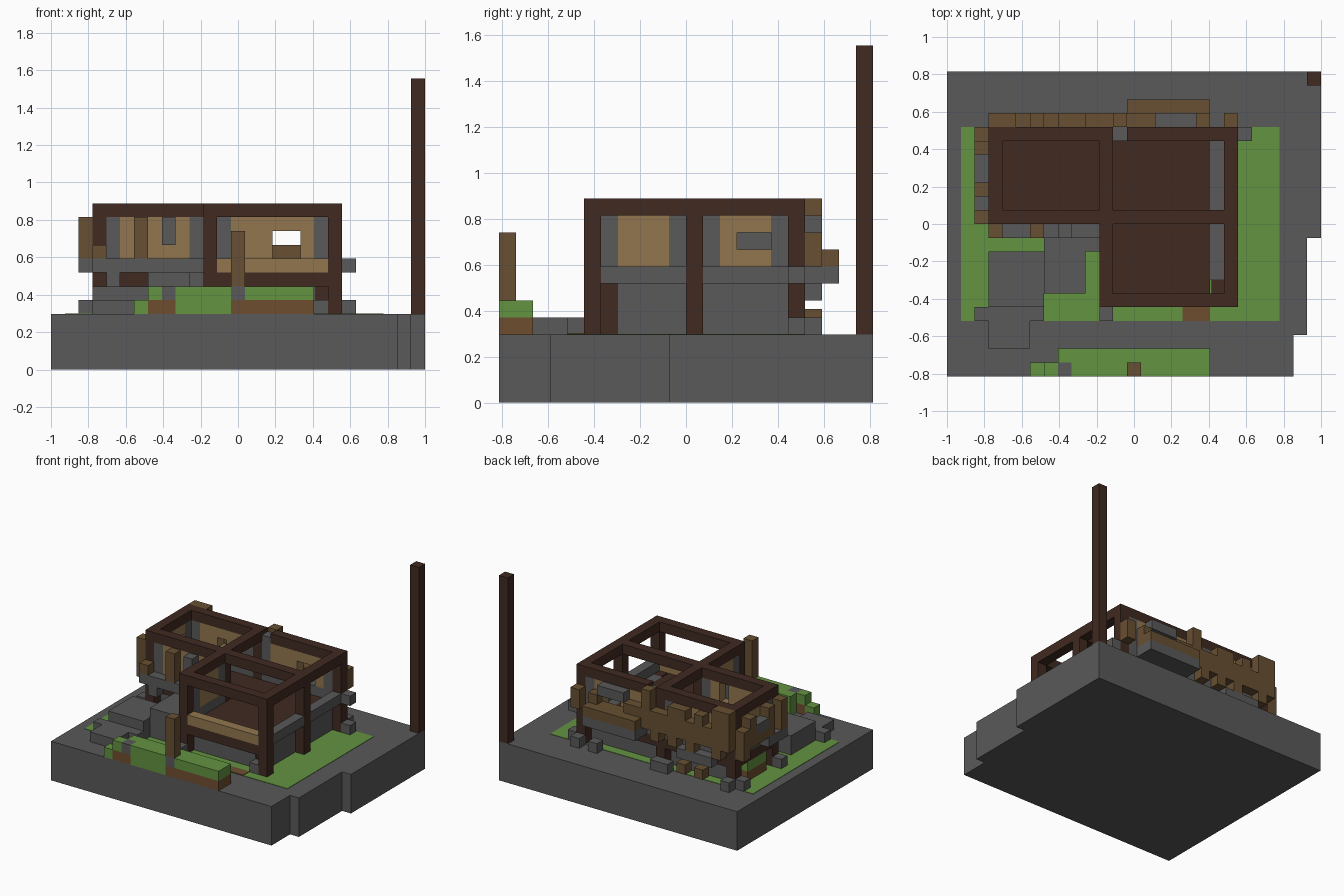
import bpy
import bmesh

if "Cube" in bpy.data.objects:
    bpy.data.objects.remove(bpy.data.objects["Cube"])

U = 2 / 27  # block size


def material(name, rgb):
    m = bpy.data.materials.new(name)
    m.use_nodes = True
    col = (*rgb, 1)
    m.diffuse_color = col
    b = m.node_tree.nodes["Principled BSDF"]
    b.inputs["Base Color"].default_value = col
    b.inputs["Roughness"].default_value = 0.9
    return m


STONE = material("stone grey", (0.1, 0.1, 0.1))
DARK = material("dark timber", (0.051, 0.023, 0.015))
WOOD = material("weathered wood", (0.138, 0.08, 0.032))
TAN = material("light planks", (0.287, 0.181, 0.076))
GREEN = material("grass green", (0.125, 0.292, 0.053))
DIRT = material("soil brown", (0.156, 0.076, 0.03))


def blocks(name, mat, *boxes):
    """One object from boxes (x0, x1, y0, y1, z0, z1) in block units."""
    bm = bmesh.new()
    for x0, x1, y0, y1, z0, z1 in boxes:
        v = [bm.verts.new((x * U - 1, (y - 11) * U, z * U))
             for z in (z0, z1) for x, y in ((x0, y0), (x1, y0), (x1, y1), (x0, y1))]
        bm.faces.new(v[3::-1])
        bm.faces.new(v[4:])
        for a in range(4):
            b = (a + 1) % 4
            bm.faces.new((v[a], v[b], v[b + 4], v[a + 4]))
    me = bpy.data.meshes.new(name)
    bm.to_mesh(me)
    bm.free()
    me.materials.append(mat)
    ob = bpy.data.objects.new(name, me)
    bpy.context.collection.objects.link(ob)
    return ob


def cell(x, y, z, h=1):
    return (x, x + 1, y, y + 1, z, z + h)


def wall(name, axis, line, a, b, hole=None):
    """Plank wall with stone ends and a stone sill; hole is (start, end, z0, z1)."""
    def box(s, e, z0, z1):
        if axis == "x":
            return (s, e, line, line + 1, z0, z1)
        return (line, line + 1, s, e, z0, z1)
    if hole:
        s, e, z0, z1 = hole
        parts = [box(a + 1, s, 8, 11), box(e, b - 1, 8, 11)]
        if z0 > 8:
            parts.append(box(s, e, 8, z0))
        if z1 < 11:
            parts.append(box(s, e, z1, 11))
    else:
        parts = [box(a + 1, b - 1, 8, 11)]
    blocks(name + "_planks", TAN, *parts)
    blocks(name + "_stone", STONE, box(a, a + 1, 8, 11), box(b - 1, b, 8, 11),
           box(a, b, 7, 8))


# Ground slab with stepped right edge, and lawn
blocks("ground_slab", STONE, (0, 25, 0, 3, 0, 4), (0, 26, 3, 10, 0, 4),
       (0, 27, 10, 22, 0, 4))
blocks("lawn", GREEN, (1, 24, 4, 18, 3.95, 4.04))
blocks("soil_patch", DIRT, (17, 19, 4, 5, 3.95, 4.08))
blocks("tall_pole", DARK, cell(26, 21, 4, 17))

# Timber frame
posts = [(3, 11), (3, 17), (11, 5), (11, 11), (11, 17), (20, 5), (20, 11), (20, 17)]
blocks("frame_posts", DARK, *[cell(x, y, 4, 7.5) for x, y in posts])
blocks("roof_beams", DARK,
       (3, 21, 11, 12, 11, 12), (3, 12, 17, 18, 11, 12), (13, 21, 17, 18, 11, 12),
       (11, 21, 5, 6, 11, 12), (3, 4, 12, 17, 11, 12), (11, 12, 6, 17, 11, 12),
       (20, 21, 6, 17, 11, 12))
blocks("beam_gap_stone", STONE, cell(12, 17, 10.99, 0.6))
blocks("floor", DARK, (3, 19, 11, 18, 6, 7), (12, 19, 5, 11, 6, 7), (19, 20, 5, 6, 6, 7),
       (19.1, 20, 6, 7, 4, 7))

# Lower recessed stone walls
blocks("lower_walls", STONE, (12, 19, 6, 7, 4, 6), (19, 20, 7, 17, 4, 7),
       (11, 12, 6, 11, 4, 7), (4, 19, 16, 17, 4, 6), (4, 5, 12, 16, 4, 6),
       (4, 11, 12, 13, 4, 6))

# Upper walls
wall("back_left_wall", "x", 17, 12, 20, (16, 18, 8, 10))
wall("back_right_wall", "x", 17, 4, 11, (7, 8, 9, 10))
wall("wing_front_wall", "x", 11, 4, 11, (8, 9, 9, 11))
wall("wing_side_wall", "y", 3, 12, 17, (14, 16, 9, 10))
wall("inner_side_wall", "y", 11, 6, 11)
blocks("front_sill", TAN, (12, 20, 5, 6, 7, 8))
blocks("side_sill", STONE, (20, 21, 6, 11, 7, 8), (20, 21, 12, 17, 7, 8))

# Stone ledges and loose stones
blocks("stone_ledges", STONE, (3, 11, 10, 11, 7, 8), (2, 3, 11, 14, 7, 8),
       (13, 19, 18, 20, 7, 8), (15, 18, 18, 19, 10, 11), (5, 9, 18, 19, 6, 7),
       cell(21, 17, 7), cell(8, 10, 9, 2), cell(2, 15, 9), cell(2, 14, 9))
blocks("loose_stones", STONE, *[cell(x, y, 4) for x, y in
       [(20, 18), (18, 18), (11, 18), (10, 18), (3, 18), (2, 17), (2, 11),
        (21, 17), (11, 4), (19, 5)]])

# Weathered wood cladding on the back
blocks("back_cladding", WOOD, (3, 13, 18, 19, 8, 10),
       *[cell(x, 18, 10) for x in (3, 4, 6, 8, 9, 12)],
       *[cell(x, 18, 7) for x in (4, 7, 9, 11)],
       cell(3, 18, 11), cell(4, 18, 11), cell(12, 18, 11))
blocks("back_window_box", WOOD, (13, 19, 18, 20, 8, 9), cell(13, 18, 9),
       cell(14, 18, 9), cell(18, 18, 9), cell(20, 18, 8, 2))
blocks("side_cladding", WOOD, (2, 3, 13, 18, 8, 9), cell(2, 11, 8, 3),
       cell(2, 13, 9, 2), cell(2, 16, 9, 2), cell(2, 17, 7, 3))
blocks("front_wood", WOOD, cell(6, 10, 8, 3), cell(3, 10, 8))
blocks("back_wood_blocks", WOOD, cell(6, 18, 4.5), cell(8, 18, 4.5))

# Entrance steps
blocks("entry_steps", STONE, (3, 6, 2, 5, 4, 5), (2, 7, 4, 5, 4, 5),
       (3, 7, 5, 9, 4, 6), (7, 10, 6, 9, 4, 7), (7, 11, 9, 11, 4, 7),
       cell(4, 10, 6))

# Front planter with hedge and post
blocks("planter_soil", DIRT, (7, 9, 0, 1, 4, 5), (13, 19, 0, 2, 4, 5))
blocks("planter_hedge", GREEN, (9, 13, 0, 2, 4, 6), (8, 9, 1, 2, 4, 6),
       (13, 19, 1, 2, 5, 6), (14, 19, 0, 1, 5, 6), cell(6, 0, 4), cell(7, 0, 5))
blocks("planter_stones", STONE, cell(8, 0, 5), cell(13, 0, 5))
blocks("planter_post", WOOD, cell(13, 0, 6, 4))

# Side planter under the wing
blocks("side_planter_soil", DIRT, (3, 4, 13, 16, 4, 5))
blocks("side_planter_hedge", GREEN, (3, 4, 13, 16, 5, 6))
